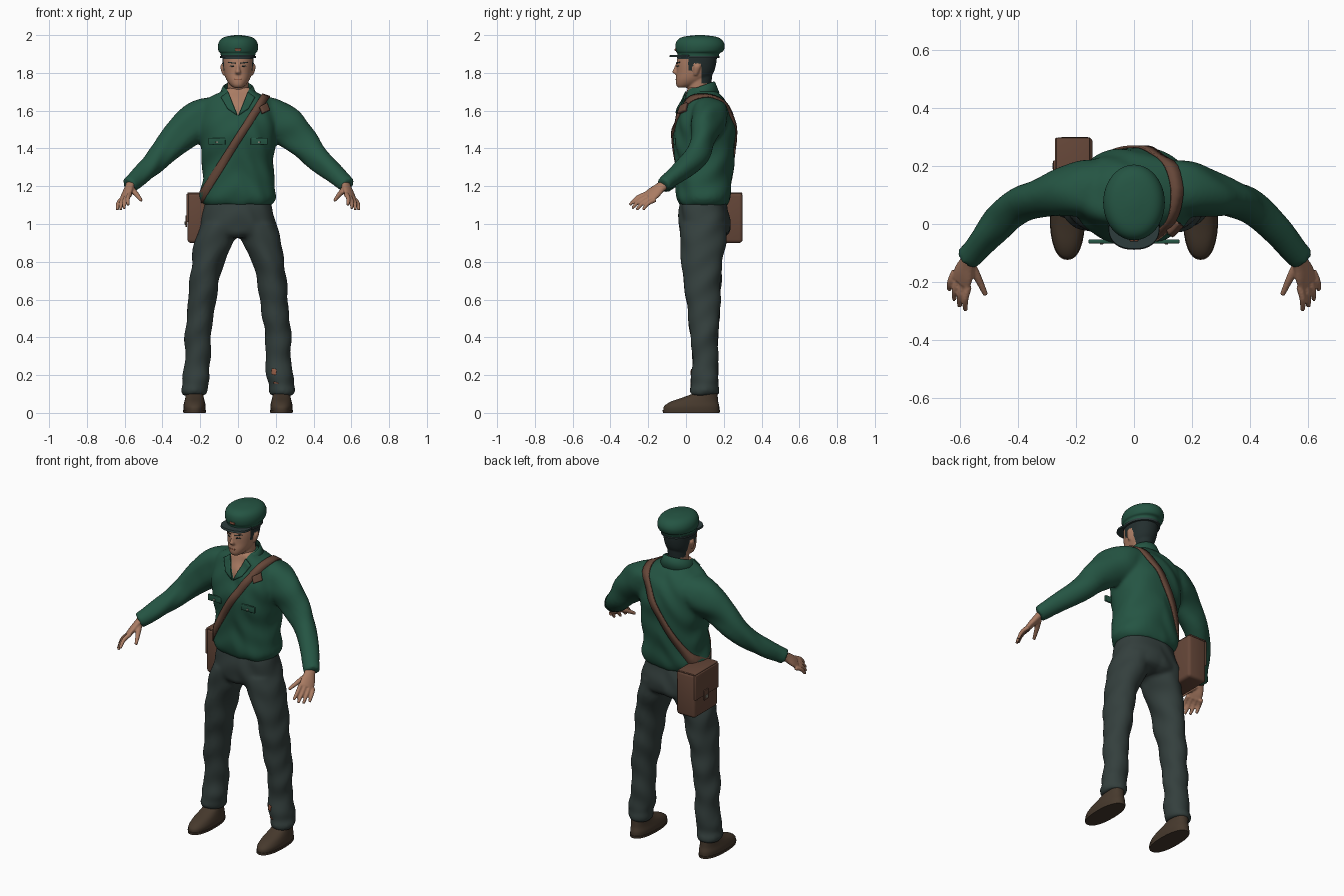
import bpy, bmesh
from math import sin, cos, pi, radians, copysign
from mathutils import Vector
from mathutils.bvhtree import BVHTree

if "Cube" in bpy.data.objects:
    bpy.data.objects.remove(bpy.data.objects["Cube"])


def material(name, *rgb):
    m = bpy.data.materials.new(name)
    m.use_nodes = True
    m.diffuse_color = (*rgb, 1)
    m.node_tree.nodes["Principled BSDF"].inputs["Base Color"].default_value = (*rgb, 1)
    return m


GREEN = material("green cloth", .018, .09, .056)
TROUSER = material("grey green cloth", .034, .05, .047)
SKIN = material("skin", .40, .20, .125)
LEATHER = material("brown leather", .13, .062, .04)
SHOE = material("dark brown leather", .062, .041, .026)
HAIR = material("dark hair", .017, .028, .028)
VISOR = material("dark visor", .026, .046, .046)
RUST = material("rust", .28, .10, .055)
METAL = material("dull metal", .25, .24, .19)


def finish(name, bm, *mats, angle=40):
    """Turn a bmesh into a shaded object."""
    bmesh.ops.recalc_face_normals(bm, faces=bm.faces)
    me = bpy.data.meshes.new(name)
    bm.to_mesh(me)
    bm.free()
    for m in mats:
        me.materials.append(m)
    me.shade_smooth()
    me.set_sharp_from_angle(angle=radians(angle))
    ob = bpy.data.objects.new(name, me)
    bpy.context.collection.objects.link(ob)
    return ob


def spline(rows, steps=4):
    """Catmull-Rom interpolation of the section rows."""
    rows = [Vector(r) for r in rows]
    ext = [rows[0]] + rows + [rows[-1]]
    out = []
    for a, b, c, d in zip(ext, ext[1:], ext[2:], ext[3:]):
        for i in range(steps):
            t = i / steps
            out.append(.5 * (2 * b + (c - a) * t + (2 * a - 5 * b + 4 * c - d) * t * t
                             + (3 * b - a - 3 * c + d) * t ** 3))
    return out + [rows[-1]]


def tube(bm, rows, hint=None, n=32, power=2.0, side=1):
    """Loft of rounded sections (x, y, z, r1, r2); level unless hint gives the r1 direction."""
    rows = spline(rows)
    pts = [Vector((r[0] * side, r[1], r[2])) for r in rows]
    rings = []
    for i, (p, r) in enumerate(zip(pts, rows)):
        u, v = Vector((1, 0, 0)), Vector((0, 1, 0))
        if hint:
            t = (pts[min(i + 1, len(pts) - 1)] - pts[max(i - 1, 0)]).normalized()
            u = Vector((hint[0] * side, hint[1], hint[2]))
            u = (u - t * u.dot(t)).normalized()
            v = t.cross(u)
        ring = []
        for k in range(n):
            c, s = cos(2 * pi * k / n), sin(2 * pi * k / n)
            c, s = (copysign(abs(w) ** (2 / power), w) for w in (c, s))
            ring.append(bm.verts.new(p + u * c * r[3] + v * s * r[4]))
        rings.append(ring)
    for a, b in zip(rings, rings[1:]):
        for k in range(n):
            bm.faces.new((a[k], a[k - 1], b[k - 1], b[k]))
    bm.faces.new(rings[0])
    bm.faces.new(rings[-1][::-1])
    bmesh.ops.recalc_face_normals(bm, faces=bm.faces)


def span(z, rx, front, back):
    """Level section from its half width and its front and back limits."""
    return (0, (front + back) / 2, z, rx, (back - front) / 2)


def fuse(name, bm, voxel, smooth):
    """Blend overlapping lofts into one skin; returns a bmesh."""
    ob = finish(name, bm)
    rm = ob.modifiers.new("blend", 'REMESH')
    rm.mode, rm.voxel_size = 'VOXEL', voxel
    sm = ob.modifiers.new("soften", 'SMOOTH')
    sm.iterations = smooth
    dg = bpy.context.evaluated_depsgraph_get()
    out = bmesh.new()
    out.from_mesh(ob.evaluated_get(dg).to_mesh())
    bpy.data.objects.remove(ob)
    return out


def folds(bm, amount):
    """Soft cloth folds."""
    bm.normal_update()
    for v, n in [(v, v.normal.copy()) for v in bm.verts]:
        x, y, z = v.co
        v.co += n * amount * sin(34 * z + 22 * abs(x) + 3 * sin(11 * y + 7 * x)) * sin(17 * x - 9 * z + 5 * y)


def surface(ob):
    return BVHTree.FromPolygons([v.co for v in ob.data.vertices], [p.vertices for p in ob.data.polygons])


def patch(name, target, mat, corners, lift=.003, n=6):
    """Thin four-cornered (x, z) plate laid on the front of a surface."""
    bm = bmesh.new()
    a, b, c, d = (Vector(p) for p in corners)
    grid = []
    for i in range(n + 1):
        for j in range(n + 1):
            q = a.lerp(b, i / n).lerp(d.lerp(c, i / n), j / n)
            hit = target.ray_cast(Vector((q.x, -1, q.y)), Vector((0, 1, 0)))[0]
            grid.append(bm.verts.new((q.x, (hit.y if hit else 0) - lift, q.y)))
    for i in range(n):
        for j in range(n):
            k = i * (n + 1) + j
            bm.faces.new((grid[k], grid[k + 1], grid[k + n + 2], grid[k + n + 1]))
    ob = finish(name, bm, mat)
    so = ob.modifiers.new("thickness", 'SOLIDIFY')
    so.thickness, so.offset = lift, 0


def box(name, mat, centre, size, bevel=.004):
    bm = bmesh.new()
    bmesh.ops.create_cube(bm, size=1)
    for v in bm.verts:
        v.co = Vector(c + s * q for c, s, q in zip(centre, size, v.co))
    bmesh.ops.bevel(bm, geom=bm.edges[:], offset=bevel, segments=3, profile=.5, affect='EDGES')
    return finish(name, bm, mat)


# Shirt: torso and sleeves blended, with an open V at the neck
bm = bmesh.new()
tube(bm, [span(1.10, .178, -.035, .222), span(1.14, .203, -.05, .236), span(1.22, .19, -.052, .24),
          span(1.32, .188, -.055, .253), span(1.42, .198, -.068, .26), span(1.52, .207, -.062, .26),
          span(1.60, .205, -.038, .242), span(1.66, .165, -.012, .205), span(1.70, .095, .0, .16),
          span(1.72, .07, .01, .14)], n=48, power=2.3)
for s in (1, -1):
    tube(bm, [(.12, .12, 1.58, .10, .10), (.18, .12, 1.56, .10, .108), (.25, .105, 1.52, .082, .104),
              (.32, .09, 1.46, .066, .09), (.40, .062, 1.37, .06, .07), (.49, -.02, 1.285, .055, .056),
              (.55, -.09, 1.23, .045, .046), (.58, -.12, 1.205, .042, .042)], (0, 1, 0), side=s)
bm = fuse("shirt", bm, .011, 5)
folds(bm, .005)
for s in (1, -1):
    bmesh.ops.bisect_plane(bm, geom=bm.verts[:] + bm.edges[:] + bm.faces[:],
                           plane_co=(0, 0, 1.575), plane_no=(s, 0, -.42))
for f in bm.faces:
    c = f.calc_center_median()
    f.material_index = int(c.y < .07 and abs(c.x) < (c.z - 1.575) * .42)
shirt = finish("shirt", bm, GREEN, SKIN, angle=80)
chest = surface(shirt)

# Collar band and lapels
bm = bmesh.new()
rows = []
for i in range(33):
    a = radians(35 + 290 * i / 32)
    back = (1 - cos(a)) / 2
    rows.append([bm.verts.new((r * 1.05 * sin(a), .077 - r * cos(a), z + back * .05))
                 for r, z in ((.067, 1.67), (.07, 1.705), (.078, 1.70), (.10, 1.645))])
for a, b in zip(rows, rows[1:]):
    for k in range(3):
        bm.faces.new((a[k], a[k + 1], b[k + 1], b[k]))
collar = finish("collar", bm, GREEN)
collar.modifiers.new("thickness", 'SOLIDIFY').thickness = .006
for s, side in ((1, "left"), (-1, "right")):
    patch(side + "_lapel", chest, GREEN,
          [(.052 * s, 1.70), (.004 * s, 1.575), (.055 * s, 1.61), (.09 * s, 1.67)], .008)
    box(side + "_pocket_flap", GREEN, (.112 * s, -.06, 1.438), (.09, .014, .036))
    box(side + "_pocket_button", METAL, (.112 * s, -.068, 1.433), (.012, .006, .01), .002)

# Trousers: hips and legs blended
bm = bmesh.new()
tube(bm, [span(1.15, .165, -.02, .205), span(1.08, .182, -.04, .223), span(1.0, .2, -.038, .232),
          span(.95, .19, -.03, .225), span(.925, .13, .0, .18)], n=48, power=2.3)
for s in (1, -1):
    tube(bm, [(.10, .096, 1.0, .10, .125), (.125, .09, .9, .104, .12), (.16, .085, .8, .086, .108),
              (.19, .09, .6, .074, .092), (.21, .098, .42, .07, .075), (.215, .10, .27, .067, .068),
              (.223, .10, .19, .074, .072), (.226, .10, .15, .067, .072), (.23, .10, .12, .069, .08),
              (.23, .10, .095, .06, .074)], side=s)
bm = fuse("trousers", bm, .011, 4)
folds(bm, .005)
trousers = finish("trousers", bm, TROUSER, angle=80)
legs = surface(trousers)
patch("shin_tear", legs, RUST, [(.18, .235), (.178, .205), (.20, .20), (.205, .23)])
patch("hem_tear", legs, RUST, [(.19, .165), (.19, .157), (.215, .153), (.212, .16)])

# Shoes and soles
for s, side in ((1, "left"), (-1, "right")):
    bm = bmesh.new()
    tube(bm, [(.23, .028, .012, .057, .148), (.23, .03, .035, .059, .146), (.23, .045, .06, .054, .125),
              (.23, .08, .085, .048, .088), (.23, .107, .11, .045, .06), (.23, .11, .15, .045, .055)],
         power=2.3, side=s)
    finish(side + "_shoe", bm, SHOE)
    bm = bmesh.new()
    tube(bm, [(.23, .028, 0, .059, .150), (.23, .028, .014, .061, .152)], power=2.3, side=s)
    finish(side + "_sole", bm, SHOE)

# Hands: palm, four fingers and thumb blended
for s, side in ((1, "left"), (-1, "right")):
    bm = bmesh.new()
    across = (.055, .075, -.03)
    tube(bm, [(.562, -.10, 1.222, .03, .026), (.575, -.135, 1.195, .032, .021),
              (.588, -.17, 1.165, .042, .019), (.597, -.20, 1.142, .042, .015)], across, n=20, side=s)
    for i in range(4):
        t = i / 3
        base = Vector((.572, -.215, 1.158)).lerp(Vector((.618, -.163, 1.128)), t)
        tip = Vector((.582, -.298, 1.10)).lerp(Vector((.638, -.228, 1.075)), t)
        tip += Vector((.002, -.012, -.01)) * sin(pi * t)
        mid = base.lerp(tip, .5) + Vector((.006, -.004, .008))
        tube(bm, [(*base, .013, .013), (*mid, .0115, .0115), (*tip, .008, .008)], across, n=12, side=s)
    tube(bm, [(.565, -.14, 1.185, .018, .018), (.54, -.185, 1.16, .014, .014),
              (.512, -.245, 1.125, .009, .009)], across, n=12, side=s)
    finish(side + "_hand", fuse("hand", bm, .005, 2), SKIN, angle=80)

# Head: skull, neck, nose and ears blended; hair painted by region
bm = bmesh.new()
tube(bm, [span(1.722, .022, -.042, .0), span(1.737, .042, -.052, .06), span(1.765, .062, -.054, .115),
          span(1.80, .074, -.05, .145), span(1.85, .081, -.05, .16), span(1.90, .082, -.042, .163),
          span(1.94, .07, -.03, .15)], n=40, power=2.15)
tube(bm, [span(1.62, .06, .005, .135), span(1.70, .056, .008, .13), span(1.79, .058, .01, .14)])
tube(bm, [(0, -.044, 1.848, .007, .01), (0, -.053, 1.82, .01, .014), (0, -.057, 1.803, .015, .015),
          (0, -.047, 1.792, .012, .01)], n=16)
for s in (1, -1):
    tube(bm, [(.074, .05, 1.787, .006, .009), (.08, .055, 1.81, .009, .015),
              (.084, .06, 1.835, .01, .018), (.08, .06, 1.85, .005, .01)], n=16, side=s)
bm = fuse("head", bm, .005, 3)
for f in bm.faces:
    x, y, z = f.calc_center_median()
    ear = abs(x) > .0805 and z < 1.85 and y < .08
    f.material_index = int(not ear and (z > 1.872 or (y > .082 and z > 1.745)
                                        or (y > .012 and z > 1.835) or (.012 < y < .034 and z > 1.81)))
head = finish("head", bm, SKIN, HAIR, angle=80)
face = surface(head)
patch("mouth", face, RUST, [(-.023, 1.768), (-.014, 1.762), (.014, 1.762), (.023, 1.768)], .002)
for s, side in ((1, "left"), (-1, "right")):
    patch(side + "_eye", face, HAIR,
          [(.02 * s, 1.832), (.023 * s, 1.838), (.042 * s, 1.839), (.045 * s, 1.833)], .002)
    patch(side + "_brow", face, HAIR,
          [(.014 * s, 1.848), (.014 * s, 1.854), (.05 * s, 1.859), (.052 * s, 1.854)], .003)

# Cap with band, visor and badge
bm = bmesh.new()
tube(bm, [span(1.88, .09, -.044, .172), span(1.903, .093, -.046, .178), span(1.915, .103, -.053, .197),
          span(1.945, .106, -.056, .205), span(1.973, .095, -.046, .192), span(1.991, .068, -.015, .16),
          span(2.0, .015, .055, .095)], n=48)
finish("cap", bm, GREEN, angle=60)
bm = bmesh.new()
tube(bm, [span(1.878, .094, -.048, .176), span(1.89, .0955, -.05, .178)], n=48)
finish("cap_band", bm, VISOR)
bm = bmesh.new()
tube(bm, [(0, -.015, 1.884, .088, .074), (0, -.013, 1.895, .087, .072)], n=48, power=2.3)
finish("visor", bm, VISOR)
box("cap_badge", RUST, (0, -.055, 1.922), (.032, .01, .014))

# Shoulder strap: loop where a slanted plane meets the shirt
u, n, mid = Vector((.54, 0, .84)), Vector((.84, 0, -.54)), Vector((-.02, .1, 1.42))
bm = bmesh.new()
loop = []
for i in range(72):
    a = 2 * pi * i / 72
    out = u * cos(a) + Vector((0, -sin(a), 0))
    pair = []
    for w in (-.021, .021):
        hit = chest.ray_cast(mid + n * w + out, -out)[0] or mid + n * w + out * .2
        pair.append(bm.verts.new(hit + out * .009))
    loop.append(pair)
for (a, b), (c, d) in zip(loop, loop[1:] + loop[:1]):
    bm.faces.new((a, b, d, c))
strap = finish("shoulder_strap", bm, LEATHER)
strap.modifiers.new("thickness", 'SOLIDIFY').thickness = .008
patch("strap_buckle", chest, LEATHER, [(.115, 1.62), (.13, 1.585), (.165, 1.60), (.15, 1.64)], .018)

# Satchel on the right hip
box("satchel", LEATHER, (-.205, .187, 1.032), (.125, .226, .265), .018)
box("satchel_flap", LEATHER, (-.267, .187, 1.085), (.012, .222, .15), .005)
box("satchel_lid", LEATHER, (-.21, .187, 1.163), (.115, .222, .01), .004)
box("satchel_tab", LEATHER, (-.274, .20, 1.015), (.01, .04, .06), .003)
box("satchel_clasp", METAL, (-.279, .20, 1.005), (.006, .02, .018), .002)
